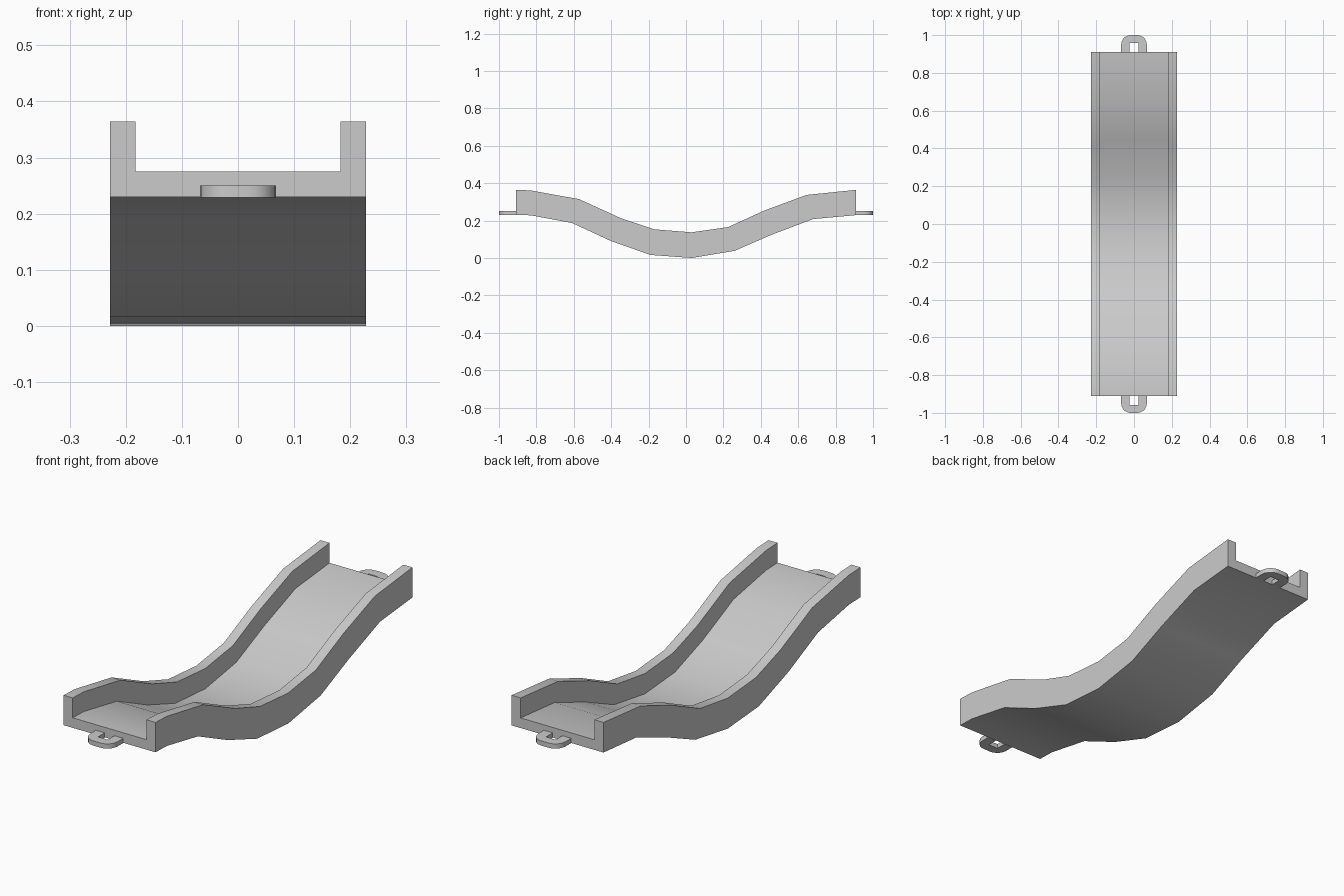
import bpy, bmesh, math

if "Cube" in bpy.data.objects:
    bpy.data.objects.remove(bpy.data.objects["Cube"])

# Side profile stations: bottom (y, z) and rail top (y, z)
BOTTOM = [(-.91, .23), (-.83, .228), (-.61, .187), (-.40, .09), (-.19, .016),
          (.03, .0), (.26, .038), (.46, .125), (.68, .208), (.91, .229)]
TOP = [(-.91, .364), (-.83, .361), (-.57, .314), (-.345, .211), (-.17, .153),
       (.03, .137), (.225, .165), (.42, .254), (.645, .337), (.91, .364)]
# Channel cross-section: x, fraction of height
SECTION = [(-.228, 0), (.228, 0), (.228, 1), (.183, 1),
           (.183, .335), (-.183, .335), (-.183, 1), (-.228, 1)]


def finish(bm, name, angle):
    bmesh.ops.recalc_face_normals(bm, faces=bm.faces[:])
    mesh = bpy.data.meshes.new(name)
    bm.to_mesh(mesh)
    bm.free()
    ob = bpy.data.objects.new(name, mesh)
    bpy.context.collection.objects.link(ob)
    bpy.ops.object.select_all(action='DESELECT')
    ob.select_set(True)
    bpy.context.view_layer.objects.active = ob
    bpy.ops.object.shade_smooth_by_angle(angle=math.radians(angle))
    return ob


# Dipping channel: U section swept along the side profile
bm = bmesh.new()
rings = []
for (yb, zb), (yt, zt) in zip(BOTTOM, TOP):
    rings.append([bm.verts.new((x, yb + (yt - yb) * f, zb + (zt - zb) * f))
                  for x, f in SECTION])
n = len(SECTION)
for a, b in zip(rings, rings[1:]):
    for i in range(n):
        j = (i + 1) % n
        bm.faces.new((a[i], a[j], b[j], b[i]))
for ring in (rings[0], rings[-1]):
    bm.faces.new(ring)
finish(bm, "track_channel", 40)


# Connector loops: U-shaped plate with rounded outer corners
def connector(name, s):
    r, w, end, base = .05, .068, 1.0, .909
    right = [(w - r + r * math.cos(t), end - r + r * math.sin(t))
             for t in (math.radians(a) for a in range(0, 91, 18))]
    outer = [(w, base)] + right + [(-x, y) for x, y in reversed(right)] + [(-w, base)]
    inner = [(-.024, base), (-.024, .957), (.024, .957), (.024, base)]
    bm = bmesh.new()
    face = bm.faces.new([bm.verts.new((x, s * y, .229)) for x, y in outer + inner])
    ext = bmesh.ops.extrude_face_region(bm, geom=[face])
    bmesh.ops.translate(bm, vec=(0, 0, .021),
                        verts=[g for g in ext['geom'] if isinstance(g, bmesh.types.BMVert)])
    finish(bm, name, 40)


connector("front_connector", -1)
connector("back_connector", 1)
